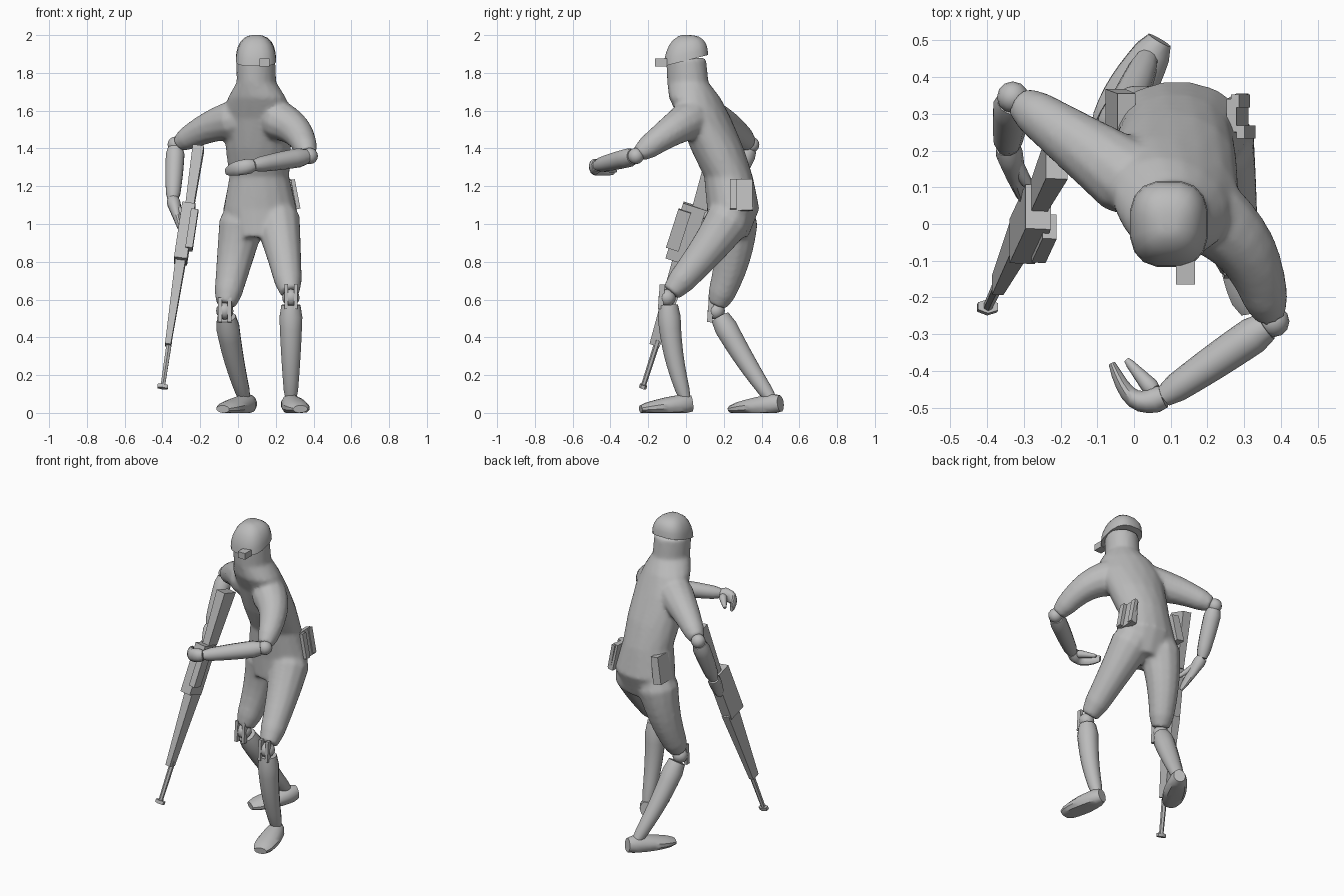
import bpy, bmesh
from math import copysign, cos, sin, pi, sqrt, radians
from mathutils import Vector

cube = bpy.data.objects.get("Cube")
if cube:
    bpy.data.objects.remove(cube)

grey = bpy.data.materials.new("plain_grey")
grey.use_nodes = True
colour = (0.5, 0.5, 0.5, 1)
grey.diffuse_color = colour
grey.node_tree.nodes["Principled BSDF"].inputs["Base Color"].default_value = colour

AXIS_X, AXIS_Y, AXIS_Z = Vector((1, 0, 0)), Vector((0, 1, 0)), Vector((0, 0, 1))


def mix(a, b, t):
    return a + (b - a) * t


def loft(bm, sections, sides, square=1.0):
    """Closed tube through (centre, half-width vector, half-depth vector) sections."""
    rings = []
    corner = sqrt(2) if sides == 4 else 1
    for centre, u, v in sections:
        ring = []
        for s in range(sides):
            a = 2 * pi * (s + 0.5) / sides
            across, deep = (copysign(abs(w) ** square, w) for w in (cos(a), sin(a)))
            co = centre + (u * across + v * deep) * corner
            co.z = max(co.z, 0)
            ring.append(bm.verts.new(co))
        rings.append(ring)
    for low, high in zip(rings, rings[1:]):
        for s in range(sides):
            n = (s + 1) % sides
            bm.faces.new((low[s], low[n], high[n], high[s]))
    bm.faces.new(rings[0][::-1])
    bm.faces.new(rings[-1])


def limb(bm, start, end, r_start, r_end, swell=0, bend=(0, 0, 0), wide=(1, 1), ref=AXIS_X):
    """Tapered round limb; it can swell and bend in the middle and has rounded ends."""
    start, end, bend = Vector(start), Vector(end), Vector(bend)
    steps = 8
    sections = []
    for i in range(steps + 1):
        t = i / steps
        arc = sin(pi * t)
        along = (end - start + bend * pi * cos(pi * t)).normalized()
        u = (ref - along * ref.dot(along)).normalized()
        r = mix(r_start, r_end, t) + swell * arc
        r *= min(1, 0.8 + 3 * min(t, 1 - t))
        sections.append((mix(start, end, t) + bend * arc, u * r * mix(*wide, t), along.cross(u) * r))
    loft(bm, sections, 12)


def bar(bm, start, end, r_start, r_end, wide=1.0, sides=4):
    """Straight tapered bar with flat ends."""
    start, end = Vector(start), Vector(end)
    along = (end - start).normalized()
    u = (AXIS_X - along * along.x).normalized()
    v = along.cross(u)
    loft(bm, [(p, u * r * wide, v * r) for p, r in ((start, r_start), (end, r_end))], sides)


def finish(name, bm):
    bmesh.ops.recalc_face_normals(bm, faces=bm.faces[:])
    mesh = bpy.data.meshes.new(name)
    bm.to_mesh(mesh)
    bm.free()
    mesh.materials.append(grey)
    mesh.shade_smooth()
    mesh.set_sharp_from_angle(angle=radians(40))
    ob = bpy.data.objects.new(name, mesh)
    bpy.context.scene.collection.objects.link(ob)
    return ob


def make(name, builder, *args, **options):
    bm = bmesh.new()
    builder(bm, *args, **options)
    return finish(name, bm)


def ball(bm, centre, radius):
    bmesh.ops.create_uvsphere(bm, u_segments=12, v_segments=8, radius=radius)
    bmesh.ops.translate(bm, vec=centre, verts=bm.verts[:])


# Pose: the joints of each side
joints = {
    "left": dict(
        hip=(.2, .25, 1.06), knee=(.28, -.1, .61), ankle=(.28, 0, .06),
        heel=(.27, .03, .05), toe=(.33, -.24, .02),
        shoulder=(.18, .04, 1.56), elbow=(.38, -.265, 1.36),
        wrist=(.08, -.47, 1.31), fingers=(-.06, -.38, 1.28), thumb=(-.02, -.37, 1.28),
        thigh_bend=(0, .03, .02), shin_bend=(0, -.02, 0),
        arm_bend=(.03, .03, .03), hand_bend=(-.01, -.05, 0), hand_ref=AXIS_Z),
    "right": dict(
        hip=(.03, .26, 1.06), knee=(-.07, .16, .54), ankle=(.04, .46, .06),
        heel=(.07, .5, .05), toe=(-.08, .24, .02),
        shoulder=(.02, .1, 1.56), elbow=(-.33, .345, 1.42),
        wrist=(-.345, .21, 1.13), fingers=(-.3, .07, .96), thumb=(-.27, .08, 1.03),
        thigh_bend=(0, .03, 0), shin_bend=(-.01, -.01, 0),
        arm_bend=(0, 0, .02), hand_bend=(0, 0, 0), hand_ref=AXIS_Y),
}
for pose in joints.values():
    for key, value in pose.items():
        pose[key] = Vector(value)

# Suited body: torso and neck twist with height, thighs and upper arms fuse into one skin
bm = bmesh.new()
torso = []
for y, z, half_width, half_depth in (
        (.22, .93, .15, .11), (.25, 1.08, .195, .14), (.225, 1.25, .16, .13), (.165, 1.4, .175, .14),
        (.1, 1.56, .19, .13), (.045, 1.67, .16, .13), (.01, 1.75, .102, .113), (0, 1.88, .1, .11)):
    yaw = -max(0, z - 1.2)
    u, v = Vector((cos(yaw), sin(yaw), 0)), Vector((-sin(yaw), cos(yaw), 0))
    torso.append((Vector((.15 - .03 * z, y, z)), u * half_width, v * half_depth))
loft(bm, torso, 16)
for p in joints.values():
    limb(bm, p["hip"], mix(p["hip"], p["knee"], .94), .13, .066, bend=p["thigh_bend"])
    limb(bm, p["shoulder"], mix(p["shoulder"], p["elbow"], .95), .115, .056, bend=p["arm_bend"])
body = finish("suited_body", bm)
fuse = body.modifiers.new("fuse", "REMESH")
fuse.mode = "VOXEL"
fuse.voxel_size = 0.012
fuse.use_smooth_shade = True
soften = body.modifiers.new("soften", "SMOOTH")
soften.iterations = 7

# Squarish helmet whose rim drops toward the front, and a small lens
dome = []
for i in range(7):
    a = pi / 2 * i / 6
    r = max(.02, cos(a) ** .75 * .108)
    centre = Vector((.095, 0, 1.865 + .135 * sin(a)))
    dome.append((centre, AXIS_X * r, Vector((0, 1.1, .28 * cos(a))) * r))
make("helmet", loft, dome, 16, square=.75)
make("lens", bar, (.14, -.1, 1.855), (.14, -.165, 1.855), .02, .02, wide=1.3)

# Lower limbs, joints, hands and feet
for side, p in joints.items():
    make(side + "_shin", limb, mix(p["knee"], p["ankle"], .07), p["ankle"], .065, .034,
         swell=.004, bend=p["shin_bend"])
    make(side + "_foot", limb, p["heel"], p["toe"], .055, .025, swell=.008, wide=(.8, 2))
    make(side + "_knee", ball, p["knee"], .046)
    make(side + "_elbow", ball, p["elbow"], .043)
    make(side + "_forearm", limb, mix(p["elbow"], p["wrist"], .07), p["wrist"], .051, .036, swell=.004)
    make(side + "_hand", limb, p["wrist"], p["fingers"], .04, .012, bend=p["hand_bend"],
         wide=(1, 2), ref=p["hand_ref"])
    make(side + "_thumb", limb, mix(p["wrist"], p["fingers"], .2), p["thumb"], .026, .01)
    # Two prongs of the knee hinge
    bm = bmesh.new()
    for offset in (-.025, .025):
        front = p["knee"] + Vector((offset, -.035, 0))
        bar(bm, front + Vector((0, .01, .07)), front - AXIS_Z * .06, .014, .014, wide=.7)
    finish(side + "_knee_hinge", bm)

# Hip pouches, flared outward, and the slats on the left one
make("left_pouch", bar, (.265, .295, 1.235), (.295, .3, 1.07), .045, .055, wide=.3)
make("right_pouch", bar, (-.02, .3, 1.235), (-.05, .305, 1.07), .055, .062, wide=.45)
bm = bmesh.new()
for x, y in ((.29, .25), (.275, .335)):
    bar(bm, (x, y, 1.235), (x + .03, y, 1.08), .018, .018, wide=.6)
finish("pouch_slats", bm)

# Rifle held muzzle down: parts laid along one axis, with a sideways and forward shift
butt, muzzle = Vector((-.21, .18, 1.4)), Vector((-.4, -.23, .13))
for name, t0, t1, r0, r1, wide, right, forward, sides in (
        ("stock", 0, .25, .06, .045, .5, 0, 0, 4),
        ("receiver", .24, .47, .063, .063, .55, -.005, .035, 4),
        ("magazine", .26, .42, .035, .035, .55, .03, .08, 4),
        ("handguard", .46, .82, .05, .028, .55, -.005, .01, 4),
        ("barrel", .8, 1, .016, .013, 1, 0, 0, 6),
        ("muzzle", .985, 1, .02, .02, 1.6, 0, 0, 6)):
    shift = Vector((right, -forward, 0))
    make("rifle_" + name, bar, mix(butt, muzzle, t0) + shift, mix(butt, muzzle, t1) + shift,
         r0, r1, wide=wide, sides=sides)
